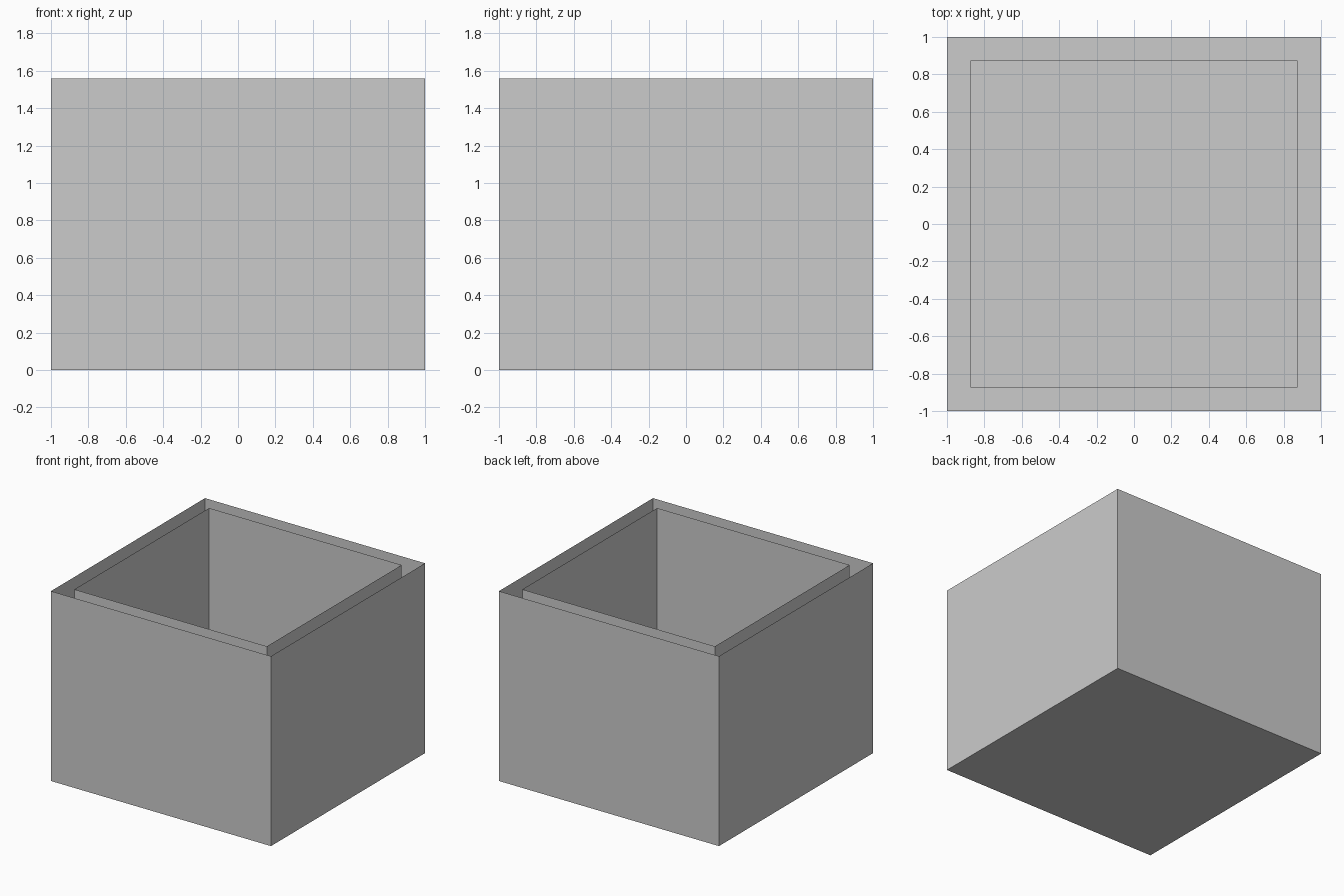
import bpy, bmesh
from mathutils import Matrix

if "Cube" in bpy.data.objects:
    bpy.data.objects.remove(bpy.data.objects["Cube"])

HALF, INNER, HEIGHT, FLOOR = 1.0, 0.875, 1.56, 0.125
RIB_X, RIB_TOP = 1 / 3, 0.78


def finish(name, bm):
    mesh = bpy.data.meshes.new(name)
    bm.to_mesh(mesh)
    bm.free()
    obj = bpy.data.objects.new(name, mesh)
    bpy.context.collection.objects.link(obj)
    return obj


def open_tub(name, half, z0, z1, inward=False):
    """Thin-walled square tub without a top."""
    bm = bmesh.new()
    bmesh.ops.create_cube(bm, size=1)
    bmesh.ops.scale(bm, vec=(2 * half, 2 * half, z1 - z0), verts=bm.verts)
    bmesh.ops.translate(bm, vec=(0, 0, (z0 + z1) / 2), verts=bm.verts)
    bm.normal_update()
    top = [f for f in bm.faces if f.normal.z > 0.5]
    bmesh.ops.delete(bm, geom=top, context='FACES_ONLY')
    if inward:
        bmesh.ops.reverse_faces(bm, faces=bm.faces)
    return finish(name, bm)


# Outer shell and inner liner, with an open channel between them
open_tub("outer_shell", HALF, 0, HEIGHT)
open_tub("inner_liner", INNER, FLOOR, HEIGHT, inward=True)

# Thin ribs low in the channel, two per side at the thirds
bm = bmesh.new()
for side in range(4):
    turn = Matrix.Rotation(side * 1.5707963268, 3, 'Z')
    for x in (-RIB_X, RIB_X):
        corners = [(x, INNER, 0), (x, HALF, 0), (x, HALF, RIB_TOP), (x, INNER, RIB_TOP)]
        verts = [bm.verts.new(c) for c in corners]
        bmesh.ops.rotate(bm, matrix=turn, verts=verts)
        bm.faces.new(verts)
finish("channel_ribs", bm)
